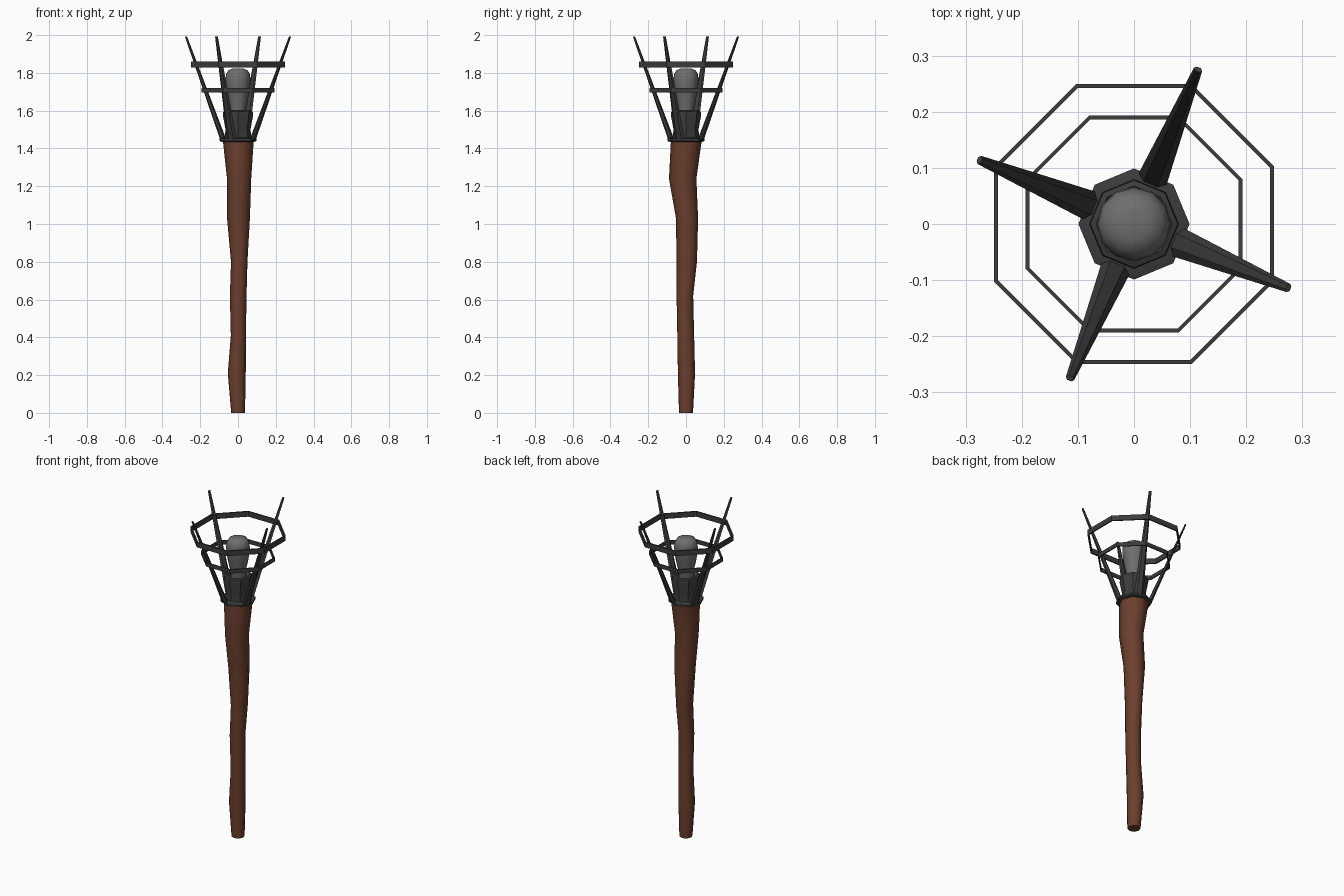
import bpy, math
from math import cos, sin, pi
from mathutils import Vector

if "Cube" in bpy.data.objects:
    bpy.data.objects.remove(bpy.data.objects["Cube"])


def material(name, rgb):
    m = bpy.data.materials.new(name)
    m.diffuse_color = (*rgb, 1)
    m.use_nodes = True
    m.node_tree.nodes["Principled BSDF"].inputs["Base Color"].default_value = m.diffuse_color
    return m


WOOD = material("wood", (0.15, 0.05, 0.027))
IRON = material("dark_iron", (0.045, 0.045, 0.045))
WICK = material("wick_grey", (0.16, 0.155, 0.155))


def loft(name, rings, mat, closed=False, smooth=40):
    """Skin a list of equal-length vertex rings; cap the ends unless closed."""
    n, k = len(rings[0]), len(rings)
    verts = [v for r in rings for v in r]
    faces = []
    for i in range(k if closed else k - 1):
        a, b = i * n, ((i + 1) % k) * n
        faces += [(a + j, a + (j + 1) % n, b + (j + 1) % n, b + j) for j in range(n)]
    if not closed:
        faces += [tuple(reversed(range(n))), tuple(range((k - 1) * n, k * n))]
    me = bpy.data.meshes.new(name)
    me.from_pydata(verts, [], faces)
    me.materials.append(mat)
    ob = bpy.data.objects.new(name, me)
    bpy.context.collection.objects.link(ob)
    bpy.ops.object.select_all(action='DESELECT')
    ob.select_set(True)
    bpy.context.view_layer.objects.active = ob
    if smooth:
        bpy.ops.object.shade_smooth_by_angle(angle=math.radians(smooth))
    return ob


def octagon(r, z, cx=0, cy=0, ry=None, phase=0.0, n=8):
    ry = r if ry is None else ry
    return [(cx + r * cos(phase + 2 * pi * i / n), cy + ry * sin(phase + 2 * pi * i / n), z)
            for i in range(n)]


# Crooked wooden handle: z, x min, x max, y min, y max
outline = [(0, -.036, .037, -.037, .037), (.21, -.054, .041, -.043, .048),
           (.41, -.038, .042, -.046, .043), (.62, -.043, .045, -.050, .038),
           (.80, -.037, .050, -.050, .058), (1.03, -.058, .063, -.053, .064),
           (1.24, -.058, .070, -.090, .055), (1.44, -.080, .083, -.080, .083)]
loft("handle", [octagon((b - a) / 2, z, (a + b) / 2, (c + d) / 2, (d - c) / 2)
                for z, a, b, c, d in outline], WOOD, smooth=50)

# Collar plate on top of the handle
loft("collar", [octagon(r, z) for r, z in
                [(.084, 1.434), (.099, 1.440), (.099, 1.452), (.08, 1.458)]], IRON)

# Cup holding the wick
loft("cup", [octagon(r, z) for r, z in
             [(.072, 1.45), (.066, 1.50), (.080, 1.575), (.078, 1.595),
              (.068, 1.60), (.05, 1.585)]], IRON)

# Rounded wick
loft("wick", [octagon(r, z, n=12) for r, z in
              [(.040, 1.56), (.043, 1.62), (.058, 1.69), (.066, 1.755),
               (.064, 1.79), (.052, 1.813), (.028, 1.824)]], WICK, smooth=60)

# Octagonal cage hoops
for name, r, z, h, t in [("lower_hoop", .209, 1.708, .024, .007),
                         ("upper_hoop", .270, 1.845, .032, .008)]:
    loft(name, [octagon(rr, zz, phase=pi / 8) for rr, zz in
                [(r, z - h / 2), (r, z + h / 2), (r - t, z + h / 2), (r - t, z - h / 2)]],
         IRON, closed=True, smooth=0)

# Four tapering prongs leaning outwards
for i in range(4):
    ang = -pi / 8 + i * pi / 2
    out, side = Vector((cos(ang), sin(ang), 0)), Vector((-sin(ang), cos(ang), 0))
    axis = (out * .215 + Vector((0, 0, .545))).normalized()
    normal = side.cross(axis)
    rings = []
    for r, z, w, t in [(.086, 1.45, .027, .013), (.298, 1.992, .008, .005)]:
        c = out * r + Vector((0, 0, z))
        rings.append([c + side * w * cos(2 * pi * j / 6) + normal * t * sin(2 * pi * j / 6)
                      for j in range(6)])
    # orient rings counter-clockwise about the prong axis
    if side.cross(normal).dot(axis) < 0:
        rings = [list(reversed(q)) for q in rings]
    loft(f"prong_{i + 1}", rings, IRON, smooth=0)
